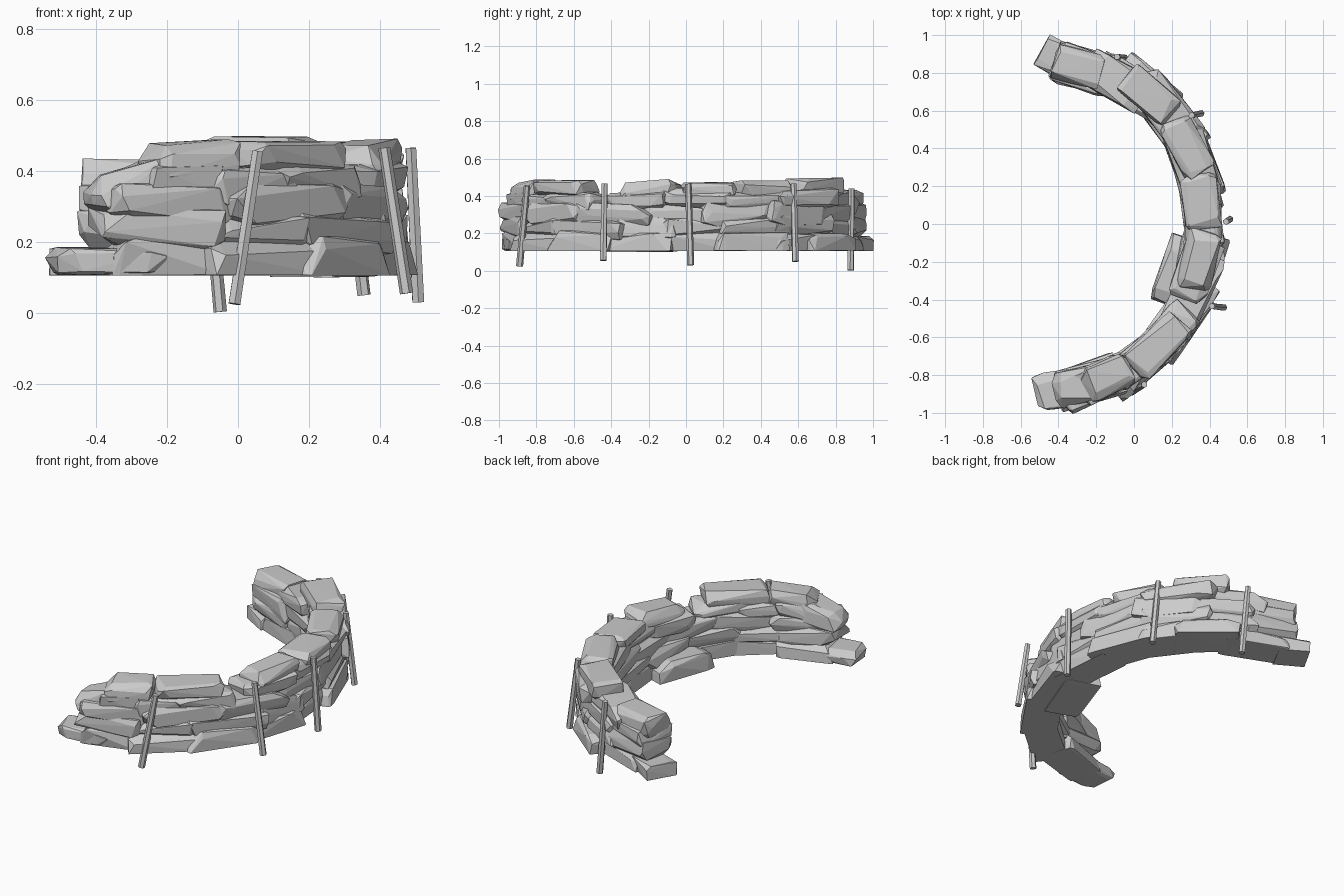
import bpy, bmesh, math, random
from mathutils import Vector, Matrix

if "Cube" in bpy.data.objects:
    bpy.data.objects.remove(bpy.data.objects["Cube"])

random.seed(5)
CX = -0.52                    # centre of the wall's arc


def radius(deg):
    """Mean radius of the wall: a little wider on the two diagonals."""
    return 0.88 + 0.03 * math.sin(math.radians(2 * deg)) ** 2 - (0.025 if deg > 55 else 0)


def finish(bm, name):
    me = bpy.data.meshes.new(name)
    bm.to_mesh(me)
    bm.free()
    ob = bpy.data.objects.new(name, me)
    bpy.context.collection.objects.link(ob)
    return ob


def stone(bm, deg, length, depth, z0, z1, dr=0, turn=0, end=(0.05, 0.5), flat=False, slope=0):
    """Chipped block: convex hull of a box whose corners are cut irregularly."""
    a, r = math.radians(deg), radius(deg) + dr
    place = Matrix.Translation((CX + r * math.cos(a), r * math.sin(a), (z0 + z1) / 2))
    place = place @ Matrix.Rotation(a + math.radians(turn), 4, 'Z')
    half = Vector((depth / 2, length / 2, (z1 - z0) / 2))
    pts = []
    for sx in (-1, 1):
        for sy in (-1, 1):
            for sz in (-1, 1):
                for axis in range(3):
                    cut = [random.uniform(0.1, 0.6), random.uniform(*end), random.uniform(0.2, 0.95)]
                    cut[axis] = random.uniform(0, 0.12)
                    if flat and sz < 0:
                        cut = [random.uniform(0, 0.25), cut[1] * 0.6, random.uniform(0, 0.08)]
                    p = Vector((sx * half.x * (1 - cut[0]), sy * half.y * (1 - cut[1]),
                                sz * half.z * (1 - cut[2])))
                    p.z += slope * p.y
                    pts.append(bm.verts.new(place @ p))
    res = bmesh.ops.convex_hull(bm, input=pts)
    junk = [v for v in res['geom_interior'] + res['geom_unused'] if isinstance(v, bmesh.types.BMVert)]
    bmesh.ops.delete(bm, geom=list(set(junk)), context='VERTS')


def course(bm, a0, a1, n, z0, z1, depth, flat=False):
    """Row of overlapping, slightly tilted stones along the arc from angle a0 to a1."""
    w = [random.uniform(0.75, 1.25) for _ in range(n)]
    a = a0
    for i, k in enumerate(w):
        step = (a1 - a0) * k / sum(w)
        grow = 0.13 if 0 < i < n - 1 else 0.07
        j = 0 if flat else random.uniform(-0.015, 0.01)
        stone(bm, a + step / 2, math.radians(step) * 0.89 + grow, depth + random.uniform(-0.02, 0.02),
              z0 + j, z1 + j + random.uniform(0, 0.02), random.uniform(-0.01, 0.01),
              turn=random.uniform(-4, 4), flat=flat, slope=0 if flat else random.uniform(-0.08, 0.08))
        a += step


# Base course, with pointed and skewed end stones and a bulging inner stone
bm = bmesh.new()
course(bm, -79, 78, 9, 0.105, 0.2, 0.22, True)
stone(bm, -80, 0.34, 0.21, 0.105, 0.185, 0.005, turn=-2, end=(0.1, 0.5))
stone(bm, 83, 0.18, 0.19, 0.105, 0.19, 0.03, turn=-22, end=(0, 0.1), flat=True)
stone(bm, -18.5, 0.38, 0.22, 0.1, 0.21, -0.09, end=(0.2, 0.7), flat=True)
finish(bm, "base_course")

# Middle courses
for name, a0, a1, n, z0, z1, d in (
        ("second_course", -81, 82, 9, 0.17, 0.285, 0.215),
        ("third_course", -80, 81, 8, 0.24, 0.36, 0.21)):
    bm = bmesh.new()
    course(bm, a0, a1, n, z0, z1, d)
    finish(bm, name)

# Upper course, broken by a dip, with a rounded slab at the front end
bm = bmesh.new()
stone(bm, -76, 0.25, 0.2, 0.28, 0.415, slope=0.3, end=(0.1, 0.6))
course(bm, -73, -31, 3, 0.32, 0.42, 0.205)
course(bm, -25, 70, 5, 0.32, 0.42, 0.205)
finish(bm, "upper_course")

# Capstones: angle, length, depth, bottom, top, slope
bm = bmesh.new()
for deg, l, d, z0, z1, s in (
        (75, 0.28, 0.2, 0.31, 0.435, 0), (48.5, 0.34, 0.19, 0.39, 0.5, 0),
        (27, 0.33, 0.19, 0.385, 0.485, 0), (7.5, 0.31, 0.2, 0.375, 0.475, 0),
        (-12.5, 0.33, 0.19, 0.355, 0.485, 0.08), (-45, 0.38, 0.19, 0.39, 0.485, 0),
        (-65, 0.28, 0.19, 0.375, 0.485, 0.08)):
    stone(bm, deg, l, d, z0, z1, slope=s, end=(0.06, 0.42))
finish(bm, "capstones")

# Leaning six-sided stakes along the outer face: bottom and top points
stakes = (((-0.01, -0.89, 0.025), (0.055, -0.85, 0.455)),
          ((0.475, -0.442, 0.055), (0.412, -0.435, 0.465)),
          ((0.508, 0.025, 0.03), (0.487, 0.012, 0.465)),
          ((0.355, 0.585, 0.05), (0.305, 0.575, 0.465)),
          ((-0.05, 0.88, 0.003), (-0.09, 0.885, 0.44)))
for i, (b, t) in enumerate(stakes):
    b, t = Vector(b), Vector(t)
    bm = bmesh.new()
    m = Matrix.Translation((b + t) / 2) @ (t - b).to_track_quat('Z', 'Y').to_matrix().to_4x4()
    bmesh.ops.create_cone(bm, cap_ends=True, segments=6, radius1=0.019, radius2=0.017,
                          depth=(t - b).length, matrix=m)
    finish(bm, f"stake_{i + 1}")
